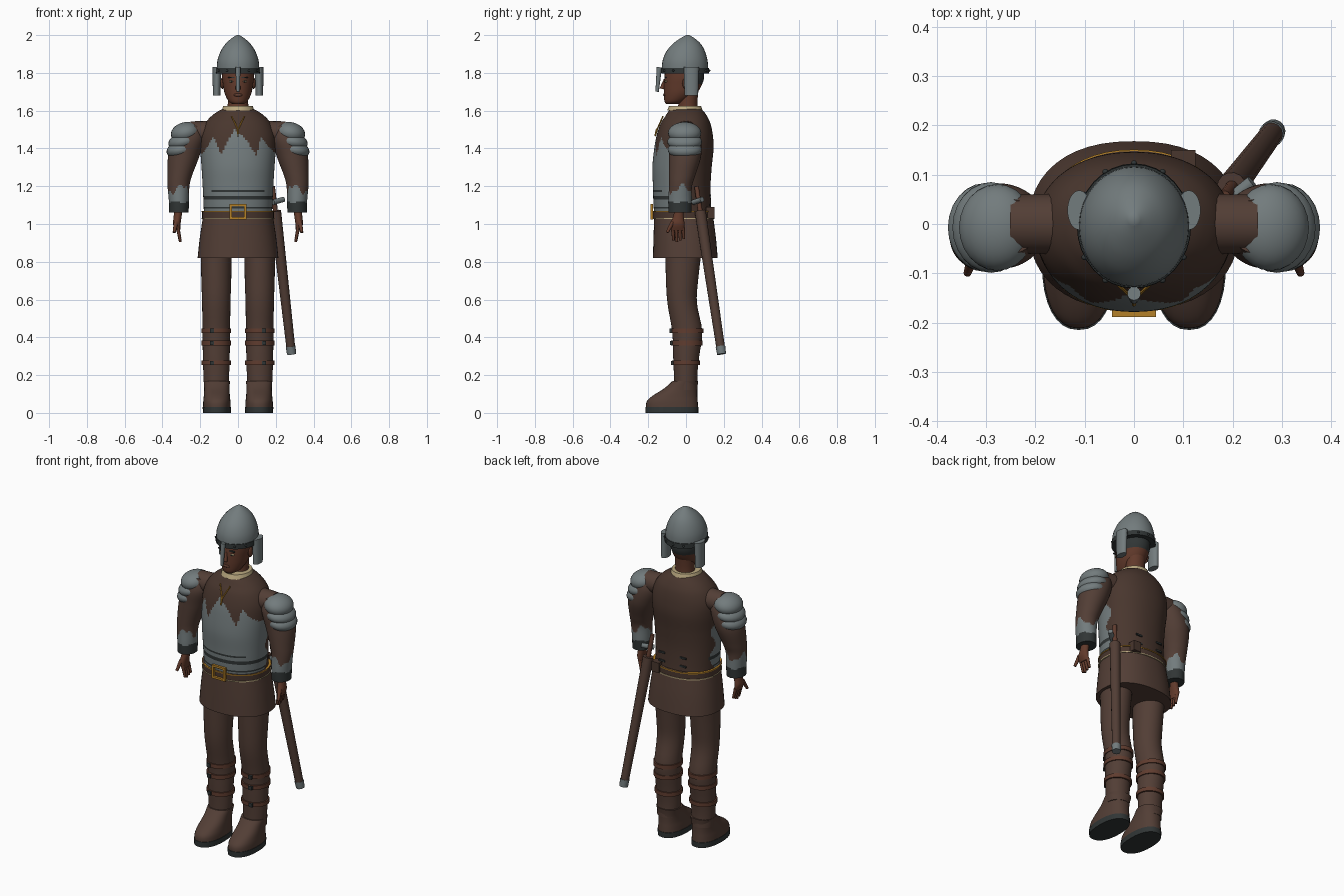
import bpy, bmesh, math
from mathutils import Vector

cube = bpy.data.objects.get("Cube")
if cube:
    bpy.data.objects.remove(cube, do_unlink=True)


def material(name, *rgb):
    m = bpy.data.materials.new(name)
    m.use_nodes = True
    m.diffuse_color = (*rgb, 1)
    m.node_tree.nodes["Principled BSDF"].inputs["Base Color"].default_value = (*rgb, 1)
    return m


BROWN = material("brown cloth", .085, .048, .036)
LEATHER = material("dark leather", .066, .037, .027)
STEEL = material("steel", .17, .20, .205)
DARK = material("dark metal", .03, .036, .036)
SKIN = material("skin", .12, .042, .024)
CREAM = material("cream linen", .5, .4, .22)
GOLD = material("gold", .46, .22, .022)
RUST = material("rust strap", .115, .045, .028)


def finish(name, bm, mats, rule=None, angle=40):
    bmesh.ops.recalc_face_normals(bm, faces=bm.faces)
    if rule:
        for f in bm.faces:
            f.material_index = rule(f.calc_center_median())
    me = bpy.data.meshes.new(name)
    bm.to_mesh(me)
    bm.free()
    for m in mats:
        me.materials.append(m)
    ob = bpy.data.objects.new(name, me)
    bpy.context.collection.objects.link(ob)
    bpy.context.view_layer.objects.active = ob
    bpy.ops.object.select_all(action="DESELECT")
    ob.select_set(True)
    bpy.ops.object.shade_smooth_by_angle(angle=math.radians(angle))
    return ob


def loft(name, rows, mats, rule=None, n=32, steps=4, power=2.0):
    """Skin through ovals given as (x, z, half width, front y, back y)."""
    rows = [Vector(r) for r in rows]
    path = []
    for i in range(len(rows) - 1):
        a, b = rows[i], rows[i + 1]
        ta = (b - rows[max(i - 1, 0)]) / 2
        tb = (rows[min(i + 2, len(rows) - 1)] - a) / 2
        for k in range(steps):
            t = k / steps
            q = a.lerp(b, t)
            if steps > 1:
                q = (a * (2*t**3 - 3*t*t + 1) + ta * (t**3 - 2*t*t + t)
                     + b * (3*t*t - 2*t**3) + tb * (t**3 - t*t))
            path.append(q)
    path.append(rows[-1])
    bm = bmesh.new()
    rings = []
    for x, z, w, f, b in path:
        ring = []
        for j in range(n):
            c, s = math.cos(math.tau * j / n), math.sin(math.tau * j / n)
            px = math.copysign(abs(c) ** (2 / power), c)
            py = math.copysign(abs(s) ** (2 / power), s)
            ring.append(bm.verts.new((x + w * px, (f + b) / 2 + (b - f) / 2 * py, z)))
        rings.append(ring)
    for r, q in zip(rings, rings[1:]):
        for j in range(n):
            bm.faces.new((r[j], r[(j + 1) % n], q[(j + 1) % n], q[j]))
    bm.faces.new(rings[0])
    bm.faces.new(rings[-1])
    return finish(name, bm, mats, rule)


def ball(name, loc, size, mat, tilt=0):
    bm = bmesh.new()
    bmesh.ops.create_uvsphere(bm, u_segments=24, v_segments=14, radius=1)
    ob = finish(name, bm, [mat])
    ob.location, ob.scale, ob.rotation_euler = loc, size, (0, tilt, 0)


def rod(name, a, b, r1, r2, mat, n=14):
    a, b = Vector(a), Vector(b)
    bm = bmesh.new()
    bmesh.ops.create_cone(bm, cap_ends=True, segments=n, radius1=r1, radius2=r2, depth=(b - a).length)
    ob = finish(name, bm, [mat])
    ob.location = (a + b) / 2
    ob.rotation_euler = (b - a).to_track_quat("Z", "Y").to_euler()


def box(name, loc, size, mat):
    bm = bmesh.new()
    bmesh.ops.create_cube(bm, size=1)
    ob = finish(name, bm, [mat])
    ob.location, ob.scale = loc, size


# Torso: leather jerkin with a ragged-edged breastplate and dark bands
edge = [(-.22, 1.36), (-.18, 1.38), (-.13, 1.46), (-.09, 1.37), (-.02, 1.5), (.04, 1.45),
        (.10, 1.36), (.12, 1.46), (.17, 1.4), (.22, 1.36)]


def torso_rule(p):
    if p.y > .01 + .02 * math.sin(p.z * 40) or p.z > 1.52:
        return 0
    for (x0, z0), (x1, z1) in zip(edge, edge[1:]):
        if x0 <= p.x < x1 and p.z > z0 + (z1 - z0) * (p.x - x0) / (x1 - x0):
            return 0
    if 1.13 < p.z < 1.153 or 1.077 < p.z < 1.093 or (1.168 < p.z < 1.182 and abs(p.x) < .14):
        return 2
    return 1


loft("torso", [(0, 1.02, .18, -.165, .14), (0, 1.1, .182, -.172, .133), (0, 1.2, .187, -.175, .13),
               (0, 1.3, .193, -.178, .136), (0, 1.4, .2, -.168, .146), (0, 1.47, .197, -.155, .142),
               (0, 1.53, .175, -.135, .13), (0, 1.57, .142, -.11, .112), (0, 1.6, .1, -.09, .09),
               (0, 1.612, .07, -.07, .07)],
     [LEATHER, STEEL, DARK], torso_rule, n=112, steps=10, power=2.15)
for z in (1.10, 1.15):
    for x in (-.07, .07):
        box("back_lacing", (x, .128, z), (.04, .008, .01), DARK)

# Skirt and belt
loft("tunic_skirt", [(0, .82, .214, -.175, .168), (0, .93, .202, -.172, .158), (0, 1.045, .184, -.168, .143)],
     [BROWN], n=48, power=2.3)
for name, z0, z1, g, mat in (("belt", 1.03, 1.07, .008, LEATHER), ("belt_lower_trim", 1.027, 1.033, .011, CREAM),
                             ("belt_upper_trim", 1.064, 1.07, .011, GOLD)):
    loft(name, [(0, z, .182 + g, -.168 - g, .14 + g) for z in (z0, z1)], [mat], n=48, steps=1, power=2.2)
for s in (-1, 1):
    box("buckle_side", (s * .038, -.182, 1.065), (.013, .014, .08), GOLD)
    box("buckle_bar", (0, -.182, 1.065 + s * .034), (.088, .014, .012), GOLD)
box("belt_pouch", (.1, .128, 1.06), (.05, .045, .06), LEATHER)

# Collar and pendant cord
loft("collar", [(0, 1.6, .087, -.1, .088), (0, 1.625, .078, -.09, .08)], [CREAM], steps=1)
for s in (-1, 1):
    rod("necklace", (s * .033, -.122, 1.57), (0, -.153, 1.5), .004, .004, GOLD, 6)
rod("pendant", (0, -.153, 1.505), (0, -.164, 1.465), .006, .004, GOLD, 6)

# Head
loft("neck", [(0, 1.58, .06, -.05, .065), (0, 1.64, .054, -.04, .06), (0, 1.74, .056, -.04, .07)], [SKIN])
loft("head", [(0, 1.635, .028, -.105, -.04), (0, 1.65, .05, -.114, 0), (0, 1.69, .07, -.117, .055),
              (0, 1.74, .08, -.117, .085), (0, 1.78, .085, -.114, .096), (0, 1.84, .084, -.108, .09)],
     [SKIN, DARK], lambda p: int(p.z > 1.74 and p.y > .03), steps=6)
rod("nose", (0, -.112, 1.765), (0, -.125, 1.715), .006, .015, SKIN, 10)
ball("lips", (0, -.114, 1.683), (.024, .007, .008), RUST)
for s in (-1, 1):
    ball("eye", (s * .035, -.105, 1.755), (.013, .007, .006), CREAM)
    ball("iris", (s * .035, -.111, 1.755), (.005, .003, .005), DARK)
    box("eyebrow", (s * .036, -.108, 1.776), (.035, .01, .006), DARK)
    ball("ear", (s * .083, .0, 1.745), (.01, .02, .03), SKIN)

# Helmet with studded band, nose guard and cheek plates
loft("helmet", [(0, 1.805, .112, -.128, .117), (0, 1.86, .11, -.125, .115), (0, 1.91, .094, -.106, .102),
                (0, 1.95, .069, -.074, .081), (0, 1.98, .038, -.035, .05), (0, 2.0, .008, .002, .018)], [STEEL])
loft("helmet_band", [(0, 1.797, .116, -.131, .123), (0, 1.826, .115, -.13, .121)], [DARK], steps=1)
for i in range(12):
    a = math.tau * i / 12
    ball("band_stud", (.116 * math.cos(a), -.004 + .127 * math.sin(a), 1.812), (.006,) * 3, DARK)
rod("nose_guard", (0, -.153, 1.70), (0, -.141, 1.83), .009, .014, STEEL)
for s in (-1, 1):
    loft("cheek_plate", [(s * .113, 1.68, .02, -.008, .064), (s * .111, 1.83, .024, -.012, .068)], [STEEL], steps=1)

for s in (-1, 1):
    # Sleeve with ragged steel bracer and dark cuff
    def sleeve_rule(p):
        a = math.atan2(p.y + .03, abs(p.x) - .314)
        if p.z < 1.118 + .006 * math.sin(4 * a):
            return 2
        return int(p.z < 1.185 + .022 * math.sin(3 * a + 1) + .01 * math.sin(7 * a))

    loft("sleeve", [(s * .313, 1.06, .052, -.092, .028), (s * .313, 1.12, .053, -.094, .03),
                    (s * .315, 1.2, .058, -.09, .032), (s * .308, 1.26, .066, -.09, .05),
                    (s * .287, 1.36, .083, -.09, .08), (s * .262, 1.45, .084, -.088, .078),
                    (s * .25, 1.52, .055, -.06, .05)],
         [BROWN, STEEL, DARK], sleeve_rule, n=56, steps=9)
    rod("shoulder_cap", (s * .15, 0, 1.485), (s * .25, 0, 1.483), .062, .06, BROWN, 18)
    # Layered pauldron
    ball("pauldron_top", (s * .278, -.007, 1.482), (.078, .088, .057), STEEL, s * .2)
    ball("pauldron_middle", (s * .29, -.007, 1.435), (.08, .092, .048), STEEL, s * .2)
    ball("pauldron_lower", (s * .302, -.007, 1.393), (.077, .09, .048), STEEL, s * .2)
    # Hand
    loft("palm", [(s * .318, .965, .012, -.078, -.01), (s * .324, 1.0, .02, -.082, -.008),
                  (s * .32, 1.035, .021, -.07, -.012), (s * .315, 1.08, .022, -.058, -.014)], [SKIN], n=20)
    for i in range(4):
        y = -.07 + .018 * i
        rod("finger", (s * .319, y, .98), (s * .306, y + .004, .905 + .008 * abs(i - 1)), .01, .007, SKIN, 10)
    rod("thumb", (s * .328, -.07, 1.01), (s * .338, -.1, .955), .012, .008, SKIN, 10)

    # Trouser leg
    x = s * .115
    loft("leg", [(x, .12, .064, -.063, .062), (x, .2, .068, -.064, .06), (x, .3, .071, -.068, .07),
                 (x, .43, .073, -.073, .086), (x, .58, .075, -.098, .058), (x, .7, .079, -.106, .064),
                 (x, .88, .083, -.11, .085)], [BROWN])
    # Calf straps with small buckles
    for z, f, b in ((.435, -.077, .089), (.37, -.075, .084), (.265, -.07, .07)):
        loft("calf_strap", [(x, h, .078, f - .004, b + .004) for h in (z - .012, z + .012)], [RUST], steps=1)
        box("strap_buckle", (x + s * .022, f - .003, z), (.022, .014, .022), DARK)
    # Boot and sole
    x = s * .112
    loft("boot", [(x, .025, .073, -.212, .064), (x, .06, .072, -.208, .062), (x, .09, .069, -.178, .06),
                  (x, .13, .067, -.115, .06), (x, .17, .07, -.07, .065)], [BROWN], power=2.3)
    loft("sole", [(x, 0, .074, -.214, .065), (x, .032, .075, -.215, .066)], [DARK], steps=1, power=2.3)

# Sheathed sword on the left hip
top, tip = Vector((.198, .075, 1.07)), Vector((.283, .188, .315))
rod("scabbard", top, tip, .03, .023, BROWN)
rod("scabbard_tip", top.lerp(tip, .95), tip + (tip - top) * .005, .026, .024, STEEL)
rod("sword_grip", top, top.lerp(tip, -.17), .013, .012, RUST)
rod("sword_guard", (.185, .04, 1.115), (.24, .085, 1.13), .014, .014, STEEL)
